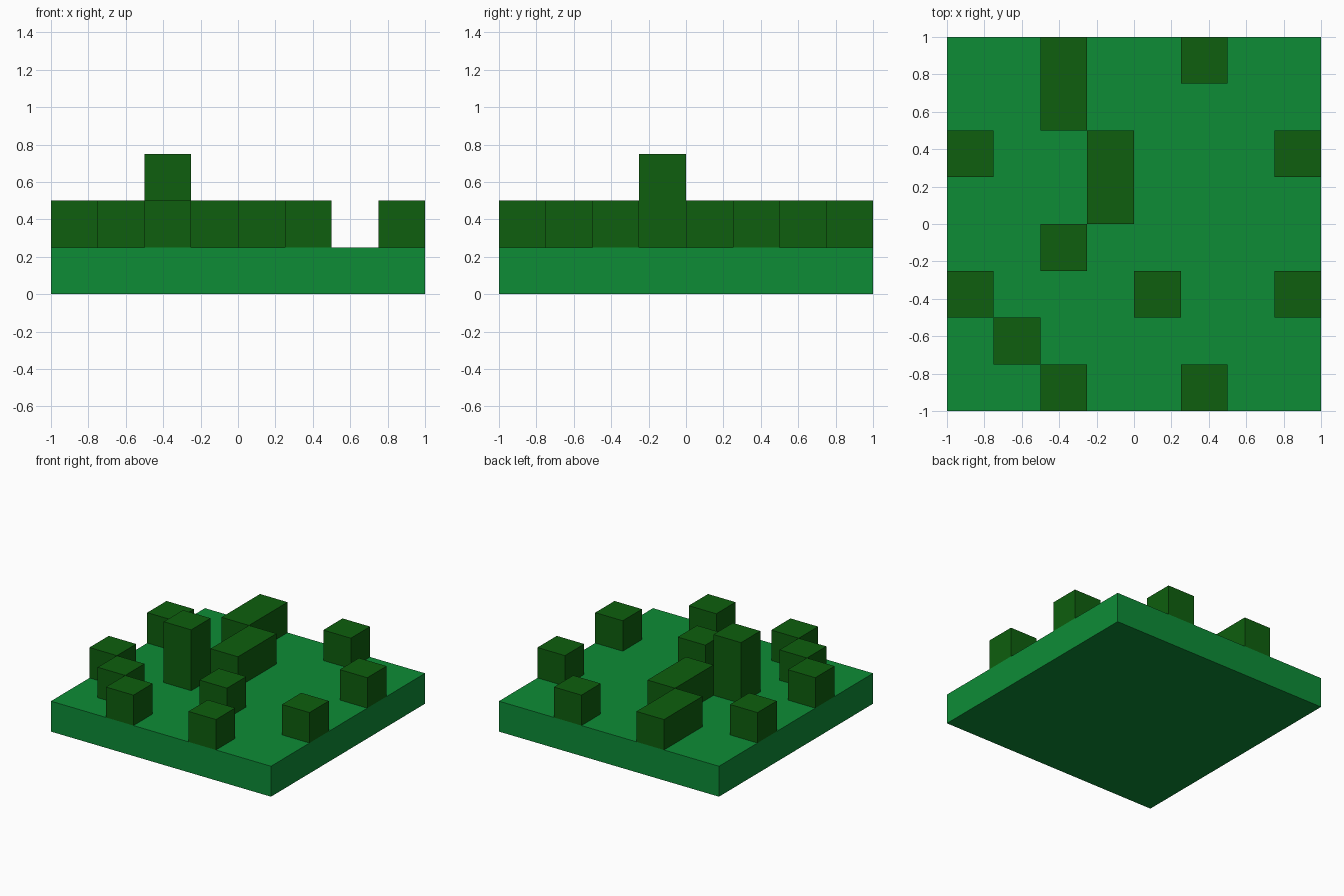
import bpy
import bmesh
from mathutils import Matrix, Vector

cube = bpy.data.objects.get("Cube")
if cube:
    bpy.data.objects.remove(cube, do_unlink=True)

U = 0.25  # grid unit


def make_material(name, rgb):
    mat = bpy.data.materials.new(name)
    mat.use_nodes = True
    color = (*rgb, 1.0)
    mat.diffuse_color = color
    mat.node_tree.nodes["Principled BSDF"].inputs["Base Color"].default_value = color
    return mat


def add_box(name, corner, size, mat):
    """Box given by its lowest corner and size, both in grid units."""
    size, corner = Vector(size) * U, Vector(corner) * U
    bm = bmesh.new()
    bmesh.ops.create_cube(bm, size=1.0, matrix=Matrix.Diagonal((*size, 1.0)))
    mesh = bpy.data.meshes.new(name)
    bm.to_mesh(mesh)
    bm.free()
    mesh.materials.append(mat)
    obj = bpy.data.objects.new(name, mesh)
    obj.location = corner + size / 2
    bpy.context.collection.objects.link(obj)
    return obj


grass = make_material("grass green", (0.0040, 0.262, 0.037))
hedge = make_material("dark hedge green", (0.0044, 0.114, 0.0044))

# Ground slab
add_box("ground_slab", (-4, -4, 0), (8, 8, 1), grass)

# Single bushes, by the grid cell they stand on
bushes = [(1, 3), (-4, 1), (3, 1), (-4, -2), (0, -2), (3, -2),
          (-3, -3), (-2, -4), (1, -4)]
for i, (x, y) in enumerate(bushes, 1):
    add_box(f"bush_{i}", (x, y, 1), (1, 1, 1), hedge)

# Long hedges, two cells deep
for i, (x, y) in enumerate([(-2, 2), (-1, 0)], 1):
    add_box(f"long_hedge_{i}", (x, y, 1), (1, 2, 1), hedge)

# Tall bush, two cells high
add_box("tall_bush", (-2, -1, 1), (1, 1, 2), hedge)
